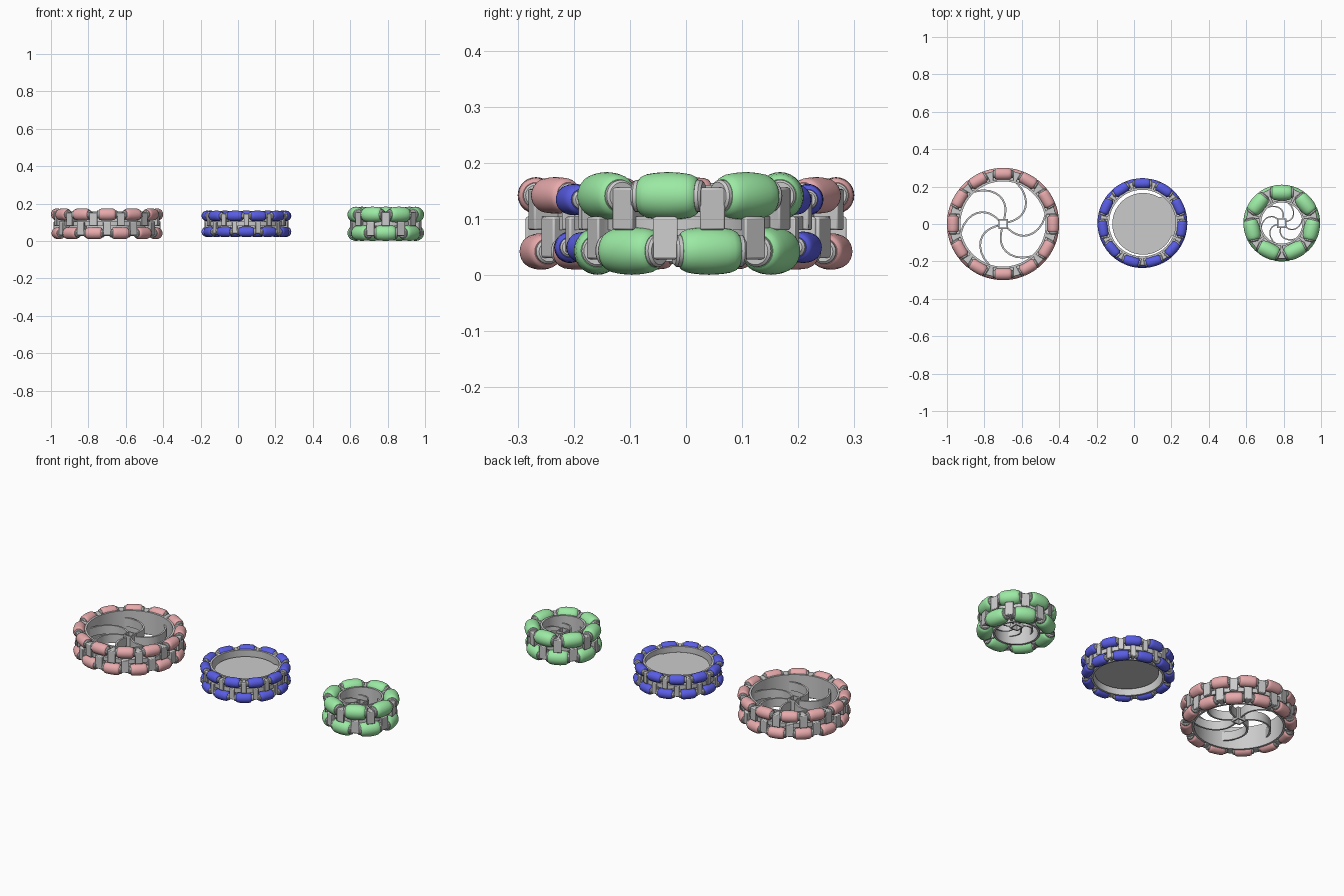
import bpy, bmesh
from math import pi, sin, cos, sqrt
from mathutils import Matrix, Vector

if "Cube" in bpy.data.objects:
    bpy.data.objects.remove(bpy.data.objects["Cube"])

MID = 0.092  # height of the middle plane of every wheel


def material(name, rgb):
    m = bpy.data.materials.new(name)
    m.diffuse_color = (*rgb, 1)
    m.use_nodes = True
    m.node_tree.nodes["Principled BSDF"].inputs["Base Color"].default_value = m.diffuse_color
    return m


def finish(name, bm, loc, mat=None, bevel=0, angle=35):
    bmesh.ops.recalc_face_normals(bm, faces=bm.faces)
    me = bpy.data.meshes.new(name)
    bm.to_mesh(me)
    bm.free()
    ob = bpy.data.objects.new(name, me)
    ob.location = loc
    bpy.context.collection.objects.link(ob)
    if mat:
        me.materials.append(mat)
    if bevel:
        b = ob.modifiers.new("bevel", 'BEVEL')
        b.width, b.segments, b.limit_method = bevel, 2, 'ANGLE'
    bpy.ops.object.select_all(action='DESELECT')
    ob.select_set(True)
    bpy.context.view_layer.objects.active = ob
    bpy.ops.object.shade_smooth_by_angle(angle=angle * pi / 180)
    return ob


def lathe(bm, profile, mat, segs, closed=False):
    """Spin (radius, height) points around local z."""
    rings = [[bm.verts.new(mat @ Vector((r * cos(2 * pi * k / segs), r * sin(2 * pi * k / segs), z)))
              for k in range(segs)] for r, z in profile]
    pairs = list(zip(rings, rings[1:]))
    if closed:
        pairs.append((rings[-1], rings[0]))
    for a, b in pairs:
        for k in range(segs):
            j = (k + 1) % segs
            bm.faces.new((a[k], a[j], b[j], b[k]))
    if not closed:
        bm.faces.new(rings[0])
        bm.faces.new(rings[-1])


def prism(bm, outline, z0, z1, mat):
    """Extrude an xy outline from z0 to z1."""
    lo = [bm.verts.new(mat @ Vector((x, y, z0))) for x, y in outline]
    hi = [bm.verts.new(mat @ Vector((x, y, z1))) for x, y in outline]
    bm.faces.new(lo)
    bm.faces.new(hi)
    for i in range(len(lo)):
        j = (i + 1) % len(lo)
        bm.faces.new((lo[i], lo[j], hi[j], hi[i]))


def wheel(name, x, y, R, n, rr, dz, length, inner, rgb, spokes):
    loc = (x, y, MID)
    rc = R - rr                 # radius of the roller axes
    h = pi / n                  # half the angle between rollers
    cap = 0.011
    lug_r = R - 0.014
    rollers, caps, lugs = bmesh.new(), bmesh.new(), bmesh.new()

    # barrel profile follows the wheel's outer circle
    half = length / 2
    barrel = []
    for i in range(-4, 5):
        t = half * i / 4
        barrel.append((sqrt(R * R - t * t) - rc, t))
    e = barrel[-1][0]
    soft = 0.006
    barrel[0], barrel[-1] = (e - soft, -half), (e - soft, half)
    barrel.insert(1, (e - 0.001, -half + soft * 0.7))
    barrel.insert(-1, (e - 0.001, half - soft * 0.7))

    for row, sgn in ((0, 1), (1, -1)):
        for k in range(n):
            a = pi / 2 + 2 * h * k + row * (pi if n % 2 else h)
            m = (Matrix.Rotation(a, 4, 'Z') @ Matrix.Translation((rc, 0, sgn * dz))
                 @ Matrix.Rotation(pi / 2, 4, 'X'))
            lathe(rollers, barrel, m, 28)
            # grey end caps of the roller
            for s in (-1, 1):
                lathe(caps, [(e - 0.007, s * (half - 0.004)), (e - 0.007, s * (half + cap * 0.6)),
                             (e - 0.011, s * (half + cap))], m, 24)
            # wedge lug in the gap beside the roller

            def width(r):
                return max(0.006, (r * sin(h) - half - cap) / cos(h) + 0.003)
            r0, r1 = inner + 0.005, lug_r
            rm = (rc + r1) / 2
            outline = [(r0, -width(r0)), (rc, -width(rc)), (rm, -width(rm)), (r1, -width(r1)),
                       (r1, width(r1)), (rm, width(rm)), (rc, width(rc)), (r0, width(r0))]
            z0, z1 = sorted((-sgn * 0.012, sgn * (dz + rr * 0.35)))
            prism(lugs, outline, z0, z1, Matrix.Rotation(a + h, 4, 'Z'))
    finish(name + "_rollers", rollers, loc, material(name + "_rubber", rgb), angle=40)
    finish(name + "_roller_caps", caps, loc)
    finish(name + "_lugs", lugs, loc, bevel=0.004)

    # rim: thin inner wall with a wide flange between the roller rows
    bm = bmesh.new()
    w, top, f = inner + 0.011, dz + rr * 0.45, 0.012
    lathe(bm, [(inner, -top), (w, -top), (w, -f), (rc + 0.004, -f), (rc + 0.004, f),
               (w, f), (w, top), (inner, top)], Matrix(), 96, True)
    finish(name + "_rim", bm, loc, angle=30)
    if not spokes:
        return

    # square hub with a square bore
    bm = bmesh.new()
    rings = [[bm.verts.new((r * cos(pi / 4 + k * pi / 2), r * sin(pi / 4 + k * pi / 2), z))
              for k in range(4)] for r, z in ((0.036, -0.035), (0.036, 0.035), (0.026, 0.035), (0.026, -0.035))]
    for i in range(4):
        a, b = rings[i], rings[(i + 1) % 4]
        for k in range(4):
            bm.faces.new((a[k], a[(k + 1) % 4], b[(k + 1) % 4], b[k]))
    finish(name + "_hub", bm, loc)

    # swept spokes
    bm = bmesh.new()
    t = 0.005 if inner > 0.15 else 0.0035
    for k in range(spokes):
        left, right = [], []
        for i in range(11):
            u = i / 10
            r = 0.028 + (inner + 0.003 - 0.028) * u
            a = 0.95 * u * u
            p = Vector((r * cos(a), r * sin(a)))
            d = Vector((cos(a + 1.9 * u * 0.5), sin(a + 1.9 * u * 0.5)))
            side = Vector((-d.y, d.x)) * t
            left.append(tuple(p + side))
            right.append(tuple(p - side))
        prism(bm, right + left[::-1], -0.025, 0.025, Matrix.Rotation(2 * pi * k / spokes + 0.3, 4, 'Z'))
    finish(name + "_spokes", bm, loc)


wheel("large_wheel", -0.70, 0.0, 0.30, 12, 0.0325, 0.050, 0.088, 0.228, (0.80, 0.40, 0.41), 6)
wheel("medium_wheel", 0.045, 0.005, 0.24, 11, 0.028, 0.0425, 0.082, 0.178, (0.10, 0.11, 0.78), 0)
wheel("small_wheel", 0.79, 0.005, 0.205, 7, 0.0425, 0.049, 0.106, 0.110, (0.33, 0.82, 0.37), 6)

# flat web filling the middle wheel, leaving slim openings at its edge
bm = bmesh.new()
pts = []
for k in range(60):
    a = 2 * pi * k / 60
    r = 0.180 if -0.9 < sin(a - 0.5) and cos(a - 0.3) > 0.8 else 0.165
    pts.append((r * cos(a) + 0.004, r * sin(a) - 0.004))
prism(bm, pts, -0.025, 0.025, Matrix())
finish("medium_wheel_web", bm, (0.045, 0.005, MID))
